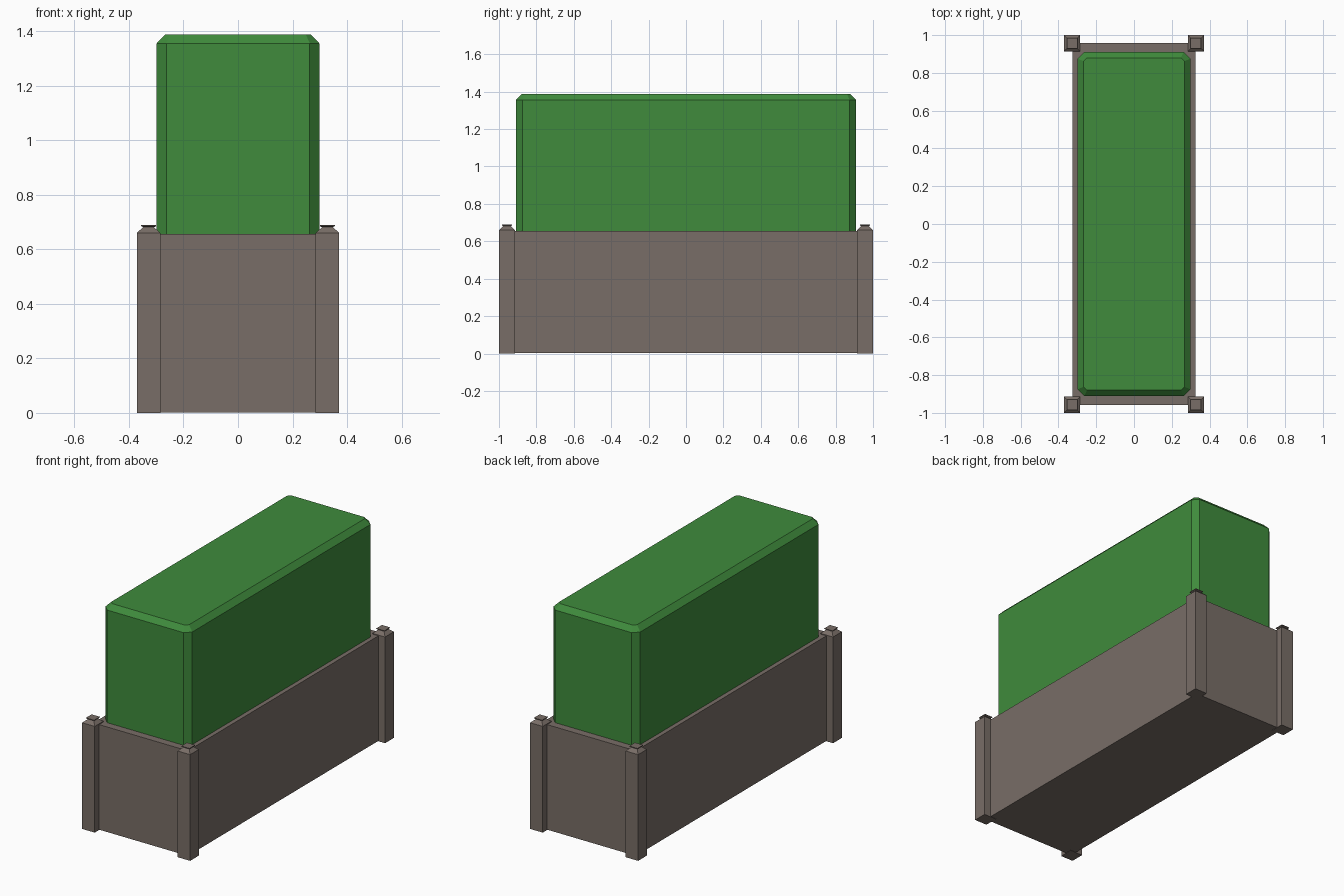
import bpy, bmesh

if "Cube" in bpy.data.objects:
    bpy.data.objects.remove(bpy.data.objects["Cube"])


def material(name, color):
    m = bpy.data.materials.new(name)
    m.diffuse_color = color
    m.use_nodes = True
    m.node_tree.nodes["Principled BSDF"].inputs["Base Color"].default_value = m.diffuse_color
    return m


def loft(name, rings, mat, loc=(0, 0, 0)):
    """Flat-faced solid skinned through rings of (half x, half y, corner cut, z)."""
    bm = bmesh.new()
    loops = []
    for hx, hy, c, z in rings:
        if c:
            pts = [(hx, -hy + c), (hx, hy - c), (hx - c, hy), (-hx + c, hy),
                   (-hx, hy - c), (-hx, -hy + c), (-hx + c, -hy), (hx - c, -hy)]
        else:
            pts = [(hx, -hy), (hx, hy), (-hx, hy), (-hx, -hy)]
        loops.append([bm.verts.new((x, y, z)) for x, y in pts])
    n = len(loops[0])
    for a, b in zip(loops, loops[1:]):
        for i in range(n):
            j = (i + 1) % n
            bm.faces.new((a[i], a[j], b[j], b[i]))
    bm.faces.new(loops[0][::-1])
    bm.faces.new(loops[-1])
    bmesh.ops.recalc_face_normals(bm, faces=bm.faces)
    me = bpy.data.meshes.new(name)
    bm.to_mesh(me)
    bm.free()
    me.materials.append(mat)
    ob = bpy.data.objects.new(name, me)
    ob.location = loc
    bpy.context.collection.objects.link(ob)
    return ob


wood = material("weathered_wood", (0.19, 0.155, 0.135, 1))
leaf = material("hedge_green", (0.05, 0.26, 0.045, 1))

# Planter box
loft("planter_box", [(0.325, 0.957, 0, 0.002), (0.325, 0.957, 0, 0.655)], wood)

# Clipped hedge with chamfered upright and top edges
loft("hedge", [(0.298, 0.91, 0.035, 0.60), (0.298, 0.91, 0.035, 1.355),
               (0.267, 0.88, 0.018, 1.387)], leaf)

# Corner posts: square shaft, sloped shoulder, narrow neck and small cap plate
post = [(0.043, 0.0), (0.043, 0.66), (0.025, 0.676), (0.020, 0.681),
        (0.028, 0.685), (0.028, 0.689)]
for sx, side in ((-1, "left"), (1, "right")):
    for sy, end in ((-1, "front"), (1, "back")):
        loft(f"post_{end}_{side}", [(h, h, 0, z) for h, z in post], wood,
             (sx * 0.328, sy * 0.957, 0))
